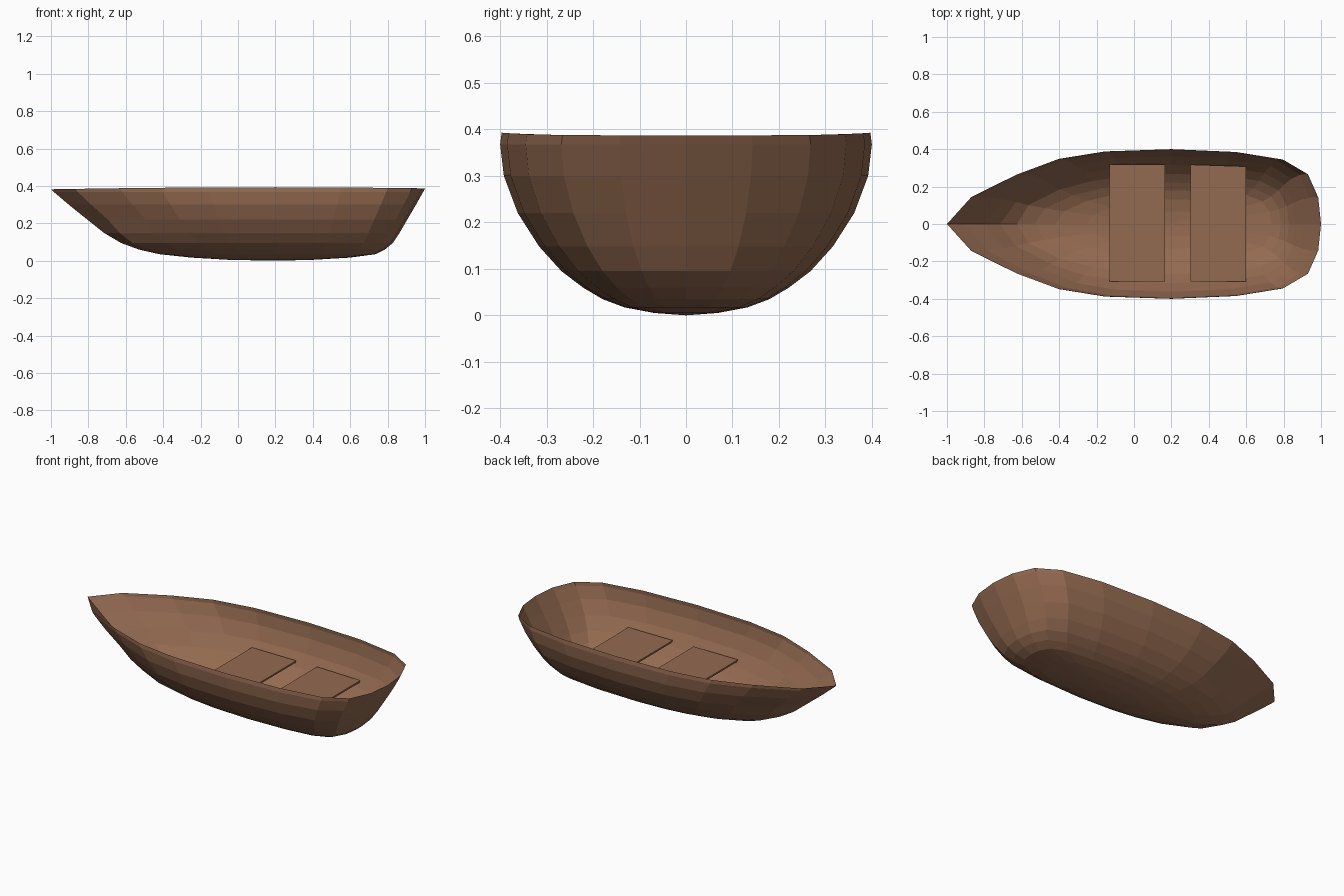
import bpy, bmesh, math

if "Cube" in bpy.data.objects:
    bpy.data.objects.remove(bpy.data.objects["Cube"])

wood = bpy.data.materials.new("brown_wood")
wood.diffuse_color = (0.295, 0.145, 0.082, 1)
wood.use_nodes = True
wood.node_tree.nodes["Principled BSDF"].inputs["Base Color"].default_value = wood.diffuse_color

CX = 0.2          # x of the widest station
HALF = 0.40       # half beam

# Gunwale outline, bow to stern (x, half width)
outline = [(-1, 0), (-0.87, 0.145), (-0.63, 0.265), (-0.41, 0.348), (-0.16, 0.388),
           (0.2, 0.40), (0.55, 0.385), (0.8, 0.345), (0.93, 0.268), (0.985, 0.143), (1, 0)]
# Hull levels, rim down to keel (z, half-beam scale, bow x, stern x)
levels = [(0.393, 0.992, -1.0, 1.0), (0.368, 1.0, -0.985, 0.99), (0.30, 0.98, -0.905, 0.952),
          (0.22, 0.905, -0.805, 0.905), (0.148, 0.79, -0.715, 0.863), (0.095, 0.67, -0.625, 0.828),
          (0.06, 0.555, -0.53, 0.785), (0.035, 0.45, -0.42, 0.735), (0.017, 0.33, -0.25, 0.60),
          (0.005, 0.17, -0.05, 0.40)]


def add_object(name, bm):
    mesh = bpy.data.meshes.new(name)
    bm.to_mesh(mesh)
    bm.free()
    mesh.materials.append(wood)
    obj = bpy.data.objects.new(name, mesh)
    bpy.context.collection.objects.link(obj)
    return obj


# Hull shell: loft the outline through shrinking levels down to the keel point
ring_shape = [(x, -y) for x, y in outline] + [(x, y) for x, y in outline[-2:0:-1]]
bm = bmesh.new()
rings = []
for k, (z, w, bow, stern) in enumerate(levels):
    ring = []
    round_off = min(1, max(0, (k - 3) / 2))       # sharp bow fades to a round bottom
    for x, y in ring_shape:
        u = (x - CX) / (1.2 if x < CX else 0.8)
        v = y / HALF
        if u < 0:
            r = math.hypot(u, v)
            u += (u / r - u) * round_off
            v += (v / r - v) * round_off
        px = CX + u * (CX - bow if u < 0 else stern - CX)
        sheer = 0
        if k == 0:
            sheer = -0.011 * u * u if u < 0 else -0.006 * u * u
        ring.append(bm.verts.new((px, v * HALF * w, z + sheer)))
    rings.append(ring)
n = len(ring_shape)
for a, b in zip(rings, rings[1:]):
    for i in range(n):
        j = (i + 1) % n
        bm.faces.new((a[i], b[i], b[j], a[j]))
keel = bm.verts.new((CX, 0, 0))
for i in range(n):
    bm.faces.new((rings[-1][i], keel, rings[-1][(i + 1) % n]))
add_object("hull", bm)

# Seats: two thin boards across the hull, ends trimmed to the planking
for name, x0, x1, trim in (("middle_seat", -0.13, 0.165, 0), ("stern_seat", 0.303, 0.598, 0.01)):
    bm = bmesh.new()
    bmesh.ops.create_cube(bm, size=1)
    for v in bm.verts:
        y = 0.005 + v.co.y * 0.625
        if v.co.x > 0 and v.co.y > 0:
            y -= trim
        if v.co.z < 0:
            y *= 0.97
        v.co = (x0 if v.co.x < 0 else x1, y, 0.188 if v.co.z > 0 else 0.178)
    add_object(name, bm)
